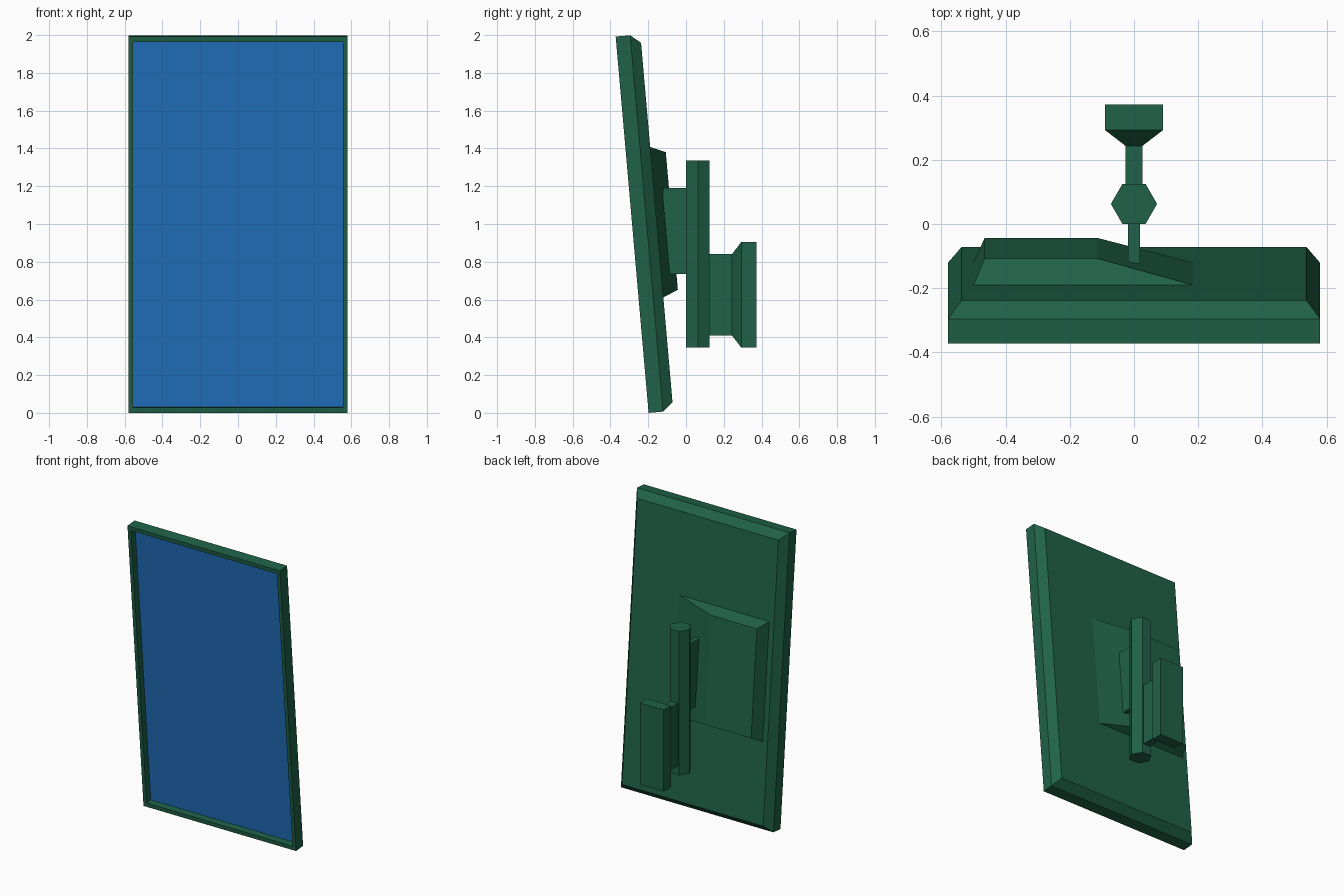
import bpy, bmesh, math

if "Cube" in bpy.data.objects:
    bpy.data.objects.remove(bpy.data.objects["Cube"])


def material(name, color):
    m = bpy.data.materials.new(name)
    m.diffuse_color = (*color, 1)
    m.use_nodes = True
    m.node_tree.nodes["Principled BSDF"].inputs["Base Color"].default_value = m.diffuse_color
    return m


GREEN = material("casing_green", (0.014, 0.12, 0.065))
BLUE = material("screen_blue", (0.015, 0.16, 0.52))


def loft(name, rings, mat=GREEN, cap_first=True, cap_last=True, tilted=False):
    """Join rectangles (x0, x1, z0, z1, y), ordered from back (+y) to front."""
    bm = bmesh.new()
    loops = [[bm.verts.new(p) for p in ((x0, y, z0), (x1, y, z0), (x1, y, z1), (x0, y, z1))]
             for x0, x1, z0, z1, y in rings]
    for a, b in zip(loops, loops[1:]):
        for i in range(4):
            j = (i + 1) % 4
            bm.faces.new((a[i], a[j], b[j], b[i]))
    if cap_first:
        bm.faces.new(loops[0][::-1])
    if cap_last:
        bm.faces.new(loops[-1])
    if len(rings) > 1:
        bmesh.ops.recalc_face_normals(bm, faces=bm.faces)
    mesh = bpy.data.meshes.new(name)
    bm.to_mesh(mesh)
    bm.free()
    mesh.materials.append(mat)
    ob = bpy.data.objects.new(name, mesh)
    bpy.context.collection.objects.link(ob)
    if tilted:
        ob.location = (0, -0.198, 0)
        ob.rotation_euler = (math.radians(5), 0, 0)
    return ob


def rect(half, z0, z1, y):
    return (-half, half, z0, z1, y)


# Casing: bevelled back, straight sides, thin bezel and recess
L = 2.0
RECESS = 0.045
opening = rect(0.555, 0.028, L - 0.028, RECESS)
loft("display_casing", [
    rect(0.537, 0.045, L - 0.045, 0.131),
    rect(0.58, 0, L, 0.077),
    rect(0.58, 0, L, 0),
    rect(0.555, 0.028, L - 0.028, 0),
    opening,
], cap_last=False, tilted=True)

# Screen closes the recess
loft("screen", [opening], BLUE, cap_first=False, tilted=True)

# Off-centre rear housing with one long slope
loft("rear_housing", [
    (-0.465, -0.115, 0.636, 1.367, 0.211),
    (-0.50, 0.183, 0.602, 1.402, 0.131),
], cap_last=False, tilted=True)

# Plate joining the display to the hinge
loft("front_arm", [rect(0.018, 0.735, 1.19, 0.005), rect(0.018, 0.735, 1.19, -0.123)])

# Hexagonal hinge column
bpy.ops.mesh.primitive_cylinder_add(vertices=6, radius=0.072, depth=0.99,
                                    location=(0, 0.0625, 0.84),
                                    rotation=(0, 0, math.radians(30)))
hinge = bpy.context.object
hinge.name = "hinge_column"
hinge.data.materials.append(GREEN)

# Plate joining the hinge to the wall block
loft("rear_arm", [rect(0.026, 0.41, 0.84, 0.245), rect(0.026, 0.41, 0.84, 0.12)])

# Wall block with tapered front
loft("wall_block", [
    rect(0.091, 0.345, 0.905, 0.372),
    rect(0.091, 0.345, 0.905, 0.293),
    rect(0.026, 0.41, 0.84, 0.243),
])
